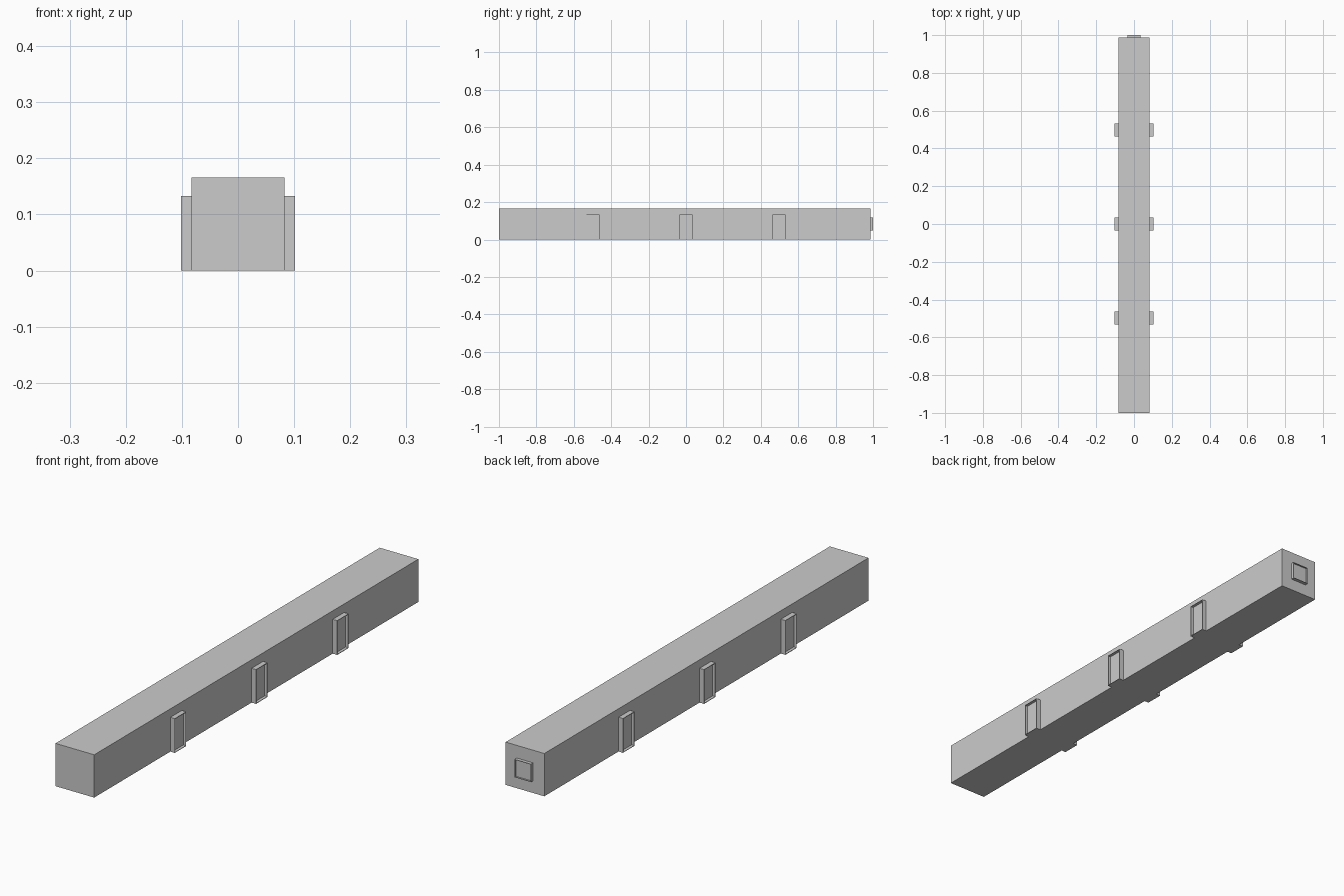
import bpy
import bmesh
from mathutils import Matrix, Vector

cube = bpy.data.objects.get("Cube")
if cube:
    bpy.data.objects.remove(cube, do_unlink=True)

grey = bpy.data.materials.new("light grey")
grey.use_nodes = True
colour = (0.6, 0.6, 0.6, 1)
grey.diffuse_color = colour
grey.node_tree.nodes["Principled BSDF"].inputs["Base Color"].default_value = colour


def box(name, low, high, outward=None, rim=0.003, recess=0.0):
    """Box between two corners; the face looking outward may be sunk inside a thin rim."""
    low, high = Vector(low), Vector(high)
    bm = bmesh.new()
    bmesh.ops.create_cube(bm, size=1, matrix=Matrix.Translation((low + high) / 2)
                          @ Matrix.Diagonal((*(high - low), 1)))
    if outward:
        out = Vector(outward)
        bm.normal_update()
        face = max(bm.faces, key=lambda f: f.normal.dot(out))
        bmesh.ops.inset_individual(bm, faces=[face], thickness=rim)
        # Straight step from the rim down to the panel
        sunk = bmesh.ops.extrude_discrete_faces(bm, faces=[face])["faces"]
        bmesh.ops.translate(bm, verts=sunk[0].verts, vec=-out * recess)
    mesh = bpy.data.meshes.new(name)
    bm.to_mesh(mesh)
    bm.free()
    mesh.materials.append(grey)
    obj = bpy.data.objects.new(name, mesh)
    bpy.context.collection.objects.link(obj)
    return obj


# Long square beam
half, height, back = 0.083, 0.166, 0.987
box("beam", (-half, -1, 0), (half, back, height))

# Three recessed panels on each long side
reach = 0.102
for side, sign in (("left", 1), ("right", -1)):
    for place, y in (("front", -0.498), ("middle", 0), ("rear", 0.497)):
        xs = sorted((sign * (half - 0.002), sign * reach))
        box(f"{side}_{place}_panel", (xs[0], y - 0.035, 0), (xs[1], y + 0.035, 0.133),
            outward=(sign, 0, 0), recess=0.011)

# Small square socket on the back end
box("back_socket", (-0.035, back - 0.002, 0.047), (0.035, 1, 0.117),
    outward=(0, 1, 0), recess=0.006)
